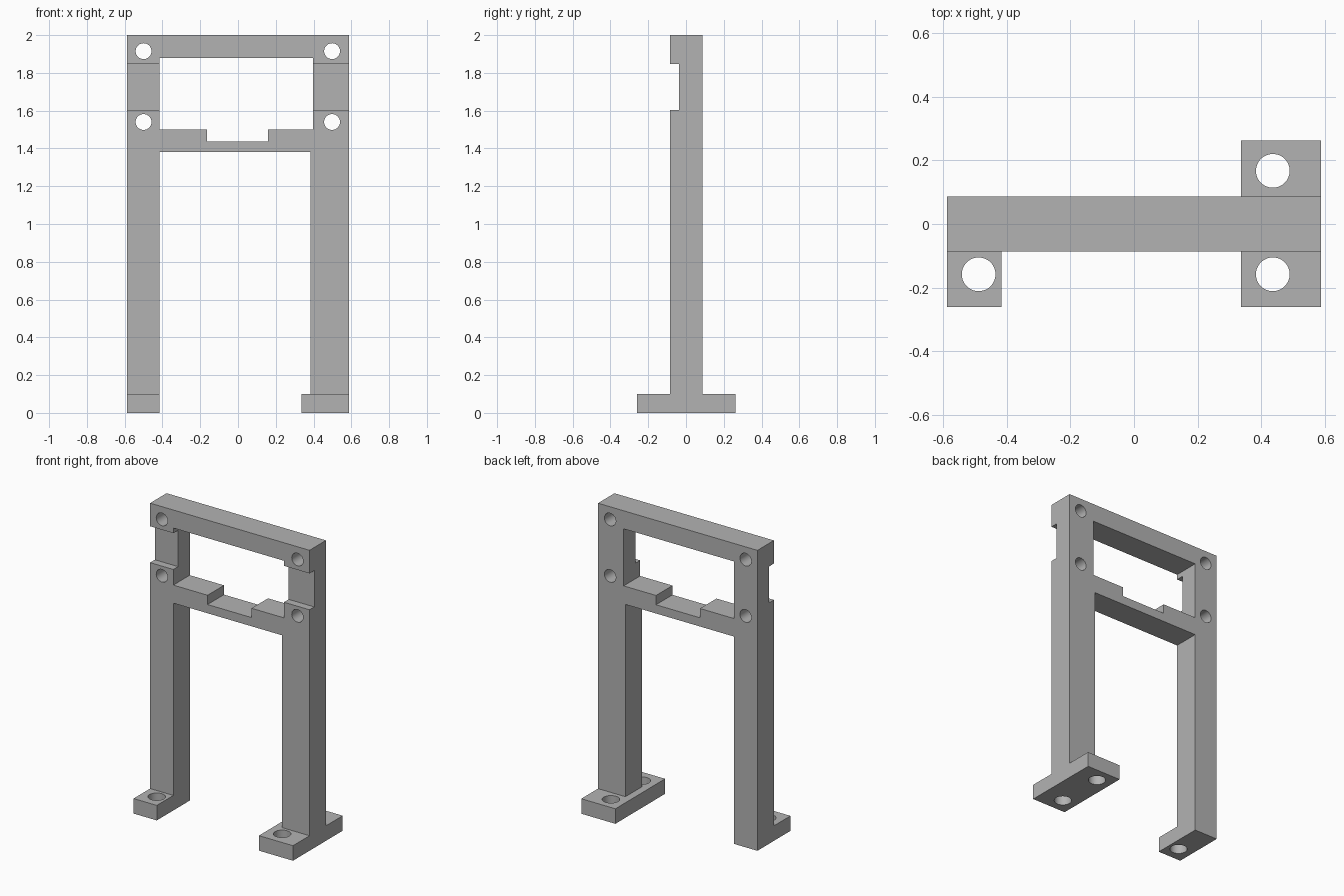
import bpy
import bmesh
from mathutils import Matrix

cube = bpy.data.objects.get("Cube")
if cube:
    bpy.data.objects.remove(cube, do_unlink=True)

grey = bpy.data.materials.new("plain grey")
grey.use_nodes = True
COLOR = (0.45, 0.45, 0.45, 1)
grey.diffuse_color = COLOR
grey.node_tree.nodes["Principled BSDF"].inputs["Base Color"].default_value = COLOR

HALF_W, FRONT, BACK = 0.587, -0.086, 0.087
FOOT_H, FOOT_FRONT, FOOT_BACK = 0.1, -0.26, 0.263


def finish(name, bm):
    bmesh.ops.recalc_face_normals(bm, faces=bm.faces)
    mesh = bpy.data.meshes.new(name)
    bm.to_mesh(mesh)
    bm.free()
    obj = bpy.data.objects.new(name, mesh)
    bpy.context.collection.objects.link(obj)
    mesh.materials.append(grey)
    return obj


def prism(name, outline, y0, y1):
    """Extrude an outline in the xz plane along y."""
    bm = bmesh.new()
    face = bm.faces.new([bm.verts.new((x, y0, z)) for x, z in outline])
    grown = bmesh.ops.extrude_face_region(bm, geom=[face])["geom"]
    verts = [v for v in grown if isinstance(v, bmesh.types.BMVert)]
    bmesh.ops.translate(bm, verts=verts, vec=(0, y1 - y0, 0))
    return finish(name, bm)


def box(name, x0, x1, y0, y1, z0, z1):
    return prism(name, [(x0, z0), (x1, z0), (x1, z1), (x0, z1)], y0, y1)


def rod(name, center, radius, axis):
    bm = bmesh.new()
    turn = Matrix.Rotation(1.570796, 4, "X") if axis == "Y" else Matrix()
    bmesh.ops.create_cone(bm, cap_ends=True, segments=48, radius1=radius,
                          radius2=radius, depth=0.5,
                          matrix=Matrix.Translation(center) @ turn)
    return finish(name, bm)


def combine(target, tool, operation):
    """Apply a boolean to the target and discard the tool."""
    mod = target.modifiers.new("join", "BOOLEAN")
    mod.operation, mod.solver, mod.object = operation, "EXACT", tool
    bpy.context.view_layer.objects.active = target
    bpy.ops.object.modifier_apply(modifier=mod.name)
    bpy.data.objects.remove(tool, do_unlink=True)


# Frame: two legs with a crossbar between them and a bar on top
frame = prism("frame", [(-HALF_W, 0), (-0.416, 0), (-0.416, 1.38), (0.385, 1.38),
                        (0.385, 0), (HALF_W, 0), (HALF_W, 2), (-HALF_W, 2)],
              FRONT, BACK)

# Window with a shallow notch in its sill
window = prism("window_cutter", [(-0.416, 1.5), (-0.164, 1.5), (-0.164, 1.438),
                                 (0.16, 1.438), (0.16, 1.5), (0.398, 1.5),
                                 (0.398, 1.88), (-0.416, 1.88)], -0.3, 0.3)
combine(frame, window, "DIFFERENCE")

# Groove across the front of both posts
combine(frame, box("groove_cutter", -1, 1, -0.3, -0.036, 1.604, 1.846), "DIFFERENCE")

# Feet: a single front tab on one leg, a full base on the other
combine(frame, box("right_foot", -HALF_W, -0.416, FOOT_FRONT, 0, 0, FOOT_H), "UNION")
combine(frame, box("left_foot", 0.336, HALF_W, FOOT_FRONT, FOOT_BACK, 0, FOOT_H), "UNION")

# Mounting holes through the posts
for x in (-0.5, 0.498):
    for z in (1.54, 1.915):
        combine(frame, rod("post_hole", (x, 0, z), 0.042, "Y"), "DIFFERENCE")

# Screw holes through the feet
for x, y in ((-0.488, -0.158), (0.436, -0.158), (0.436, 0.167)):
    combine(frame, rod("foot_hole", (x, y, 0), 0.053, "Z"), "DIFFERENCE")

# Smooth hole walls, sharp corners
bpy.ops.object.select_all(action="DESELECT")
frame.select_set(True)
bpy.context.view_layer.objects.active = frame
bpy.ops.object.shade_smooth_by_angle(angle=0.52)
